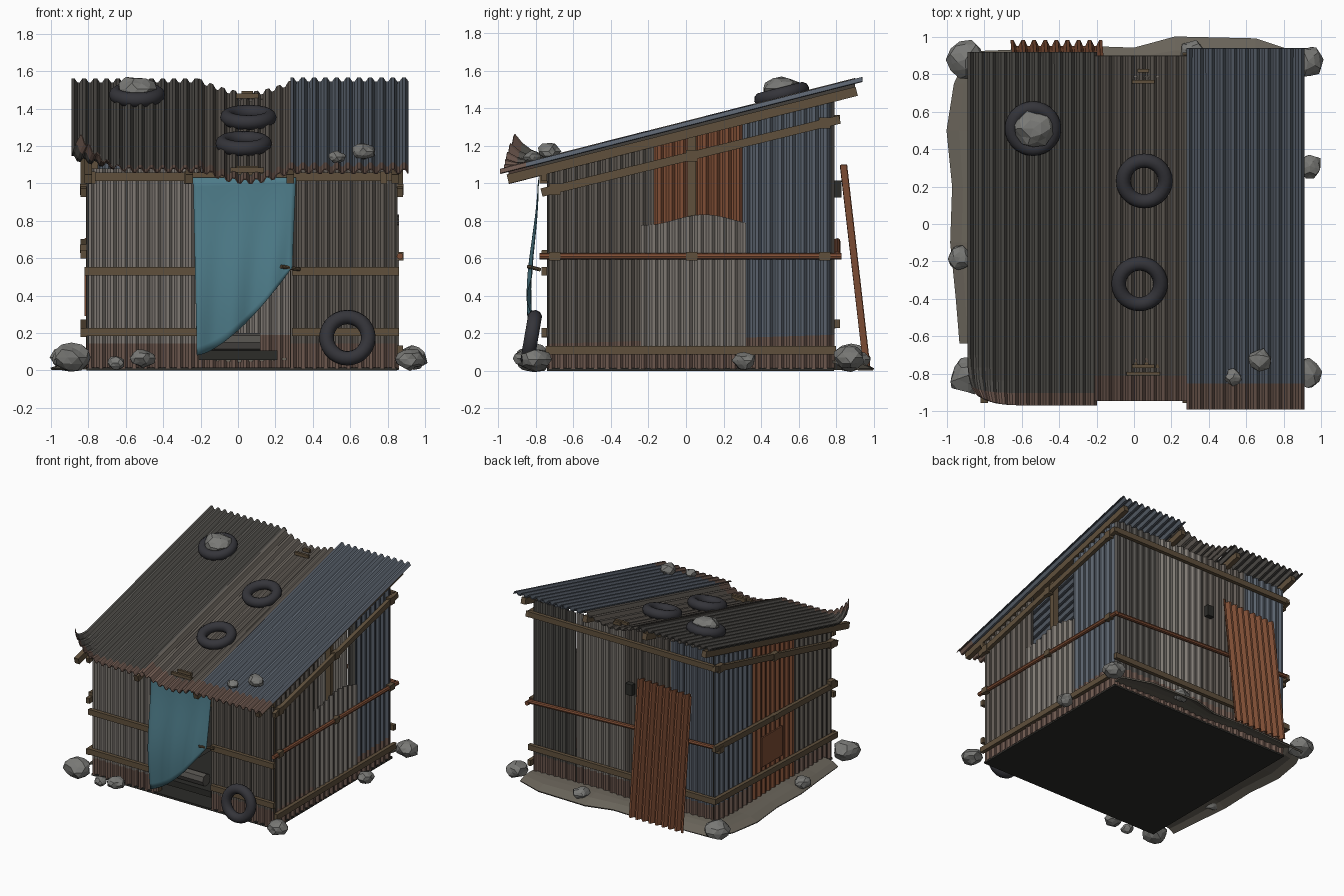
import bpy, bmesh, math, random
from mathutils import Vector, Matrix

if "Cube" in bpy.data.objects:
    bpy.data.objects.remove(bpy.data.objects["Cube"])
random.seed(4)
XL, XR, YF, YB = -.80, .84, -.73, .78


def mat(name, *c):
    m = bpy.data.materials.new(name)
    m.diffuse_color = (*c, 1)
    m.use_nodes = True
    m.node_tree.nodes["Principled BSDF"].inputs["Base Color"].default_value = m.diffuse_color
    return m


BROWN = mat("brown_tin", .12, .105, .09)
DARK = mat("dark_tin", .085, .08, .072)
PALE = mat("pale_tin", .21, .19, .17)
BLUE = mat("blue_tin", .10, .12, .15)
RUST = mat("rust", .21, .075, .035)
STAIN = mat("rust_stain", .15, .095, .075)
WOOD = mat("wood", .115, .08, .045)
RUBBER = mat("rubber", .035, .035, .042)
STONE = mat("stone", .19, .19, .18)
CLOTH = mat("cloth", .075, .20, .25)
DIRT = mat("ground_sheet", .14, .125, .10)
BLACK = mat("soot", .025, .025, .022)


def mesh(name, verts, faces, *mats):
    me = bpy.data.meshes.new(name)
    me.from_pydata([tuple(v) for v in verts], [], faces)
    o = bpy.data.objects.new(name, me)
    bpy.context.collection.objects.link(o)
    for m in mats:
        me.materials.append(m)
    return o


def from_bm(name, bm, m):
    o = mesh(name, [], [], m)
    bm.to_mesh(o.data)
    bm.free()
    return o


def smooth(o):
    for p in o.data.polygons:
        p.use_smooth = True


def grid(name, nu, nv, fn, *mats, thick=.006):
    """surface fn(i, j) over nu x nv cells, thickened"""
    vs = [fn(i, j) for j in range(nv + 1) for i in range(nu + 1)]
    n = nu + 1
    fs = [(j*n+i, j*n+i+1, (j+1)*n+i+1, (j+1)*n+i) for j in range(nv) for i in range(nu)]
    o = mesh(name, vs, fs, *mats)
    s = o.modifiers.new("thickness", 'SOLIDIFY')
    s.thickness, s.offset = thick, 0
    return o


def sheet(name, u0, u1, lo, hi, place, m, rows=8, amp=.009, pitch=.06, edge=STAIN):
    """corrugated sheet: waves along u, lo(u)..hi(u) in v, stained first row"""
    nu = max(4, round((u1 - u0) / pitch * 4))

    def fn(i, j):
        u, t = u0 + (u1 - u0) * i / nu, j / rows
        return place(u, lo(u) * (1 - t) + hi(u) * t, amp * (1, 1, -1, -1)[i % 4])
    o = grid(name, nu, rows, fn, m, edge)
    for p in o.data.polygons[:nu]:
        p.material_index = 1
    return o


def bar(name, p, q, w=.03, h=.045, m=WOOD, round_=False):
    """plank or pipe from p to q"""
    p, q = Vector(p), Vector(q)
    bm = bmesh.new()
    if round_:
        bmesh.ops.create_cone(bm, cap_ends=True, segments=8, radius1=.5, radius2=.5, depth=1,
                              matrix=Matrix.Rotation(math.pi / 2, 4, 'Y'))
    else:
        bmesh.ops.create_cube(bm, size=1)
    o = from_bm(name, bm, m)
    d = q - p
    o.matrix_world = (Matrix.Translation((p + q) / 2) @ d.to_track_quat('X', 'Z').to_matrix().to_4x4()
                      @ Matrix.Diagonal((d.length, w, h, 1)))
    return o


def box(name, c, s, m=WOOD):
    c = Vector(c)
    return bar(name, c - Vector((s[0]/2, 0, 0)), c + Vector((s[0]/2, 0, 0)), s[1], s[2], m)


def rock(x, y, z, r, flat=.75):
    bm = bmesh.new()
    bmesh.ops.create_icosphere(bm, subdivisions=2, radius=r)
    turn = Matrix.Rotation(random.uniform(0, 6), 3, 'Z')
    for v in bm.verts:
        v.co = turn @ (v.co * random.uniform(.82, 1.1))
        v.co.z *= flat
    o = from_bm("rock", bm, STONE)
    o.location = (x, y, z)


def tire(loc, rot):
    bpy.ops.mesh.primitive_torus_add(major_segments=28, minor_segments=10, major_radius=.112,
                                     minor_radius=.039, location=loc, rotation=rot)
    o = bpy.context.object
    o.name = "tire"
    o.data.materials.append(RUBBER)
    smooth(o)


# walls: sheets placed on each of the four sides
front = lambda u, v, h: Vector((u, YF - h, v))
back = lambda u, v, h: Vector((u, YB + h, v))
left = lambda u, v, h: Vector((XL - h, u, v))
right = lambda u, v, h: Vector((XR + h, u, v))
floor = lambda u: .01
side_top = lambda y: 1.265 + .252 * y
flat = lambda z: (lambda u: z)
sheet("front_wall_left", XL, -.22, floor, flat(1.08), front, PALE)
sheet("front_wall_right", .28, XR, floor, flat(1.08), front, BROWN)
sheet("front_lintel", -.22, .28, flat(.97), flat(1.06), front, DARK, 1)
sheet("right_wall_front", YF, -.17, floor, side_top, right, BROWN)
sheet("right_wall_middle", -.24, .32, floor, lambda y: .805 + .028 * math.sin((y + .06) * 10),
      lambda u, v, h: right(u, v, h + .008), PALE)
sheet("right_wall_back", .31, YB, floor, side_top, right, BLUE)
for a, b, m in ((.45, XR, DARK), (0, .45, PALE), (-.42, 0, BROWN), (XL, -.42, BLUE)):
    sheet("back_wall", a, b, floor, flat(1.45), back, m)
sheet("left_wall_front", YF, -.24, floor, side_top, left, BROWN)
sheet("left_wall_middle", -.24, .30, floor, side_top, left, RUST, edge=RUST)
sheet("left_wall_back", .30, YB, floor, side_top, left, BLUE)
box("left_wall_patch", (XL - .015, .055, .41), (.012, .27, .24), RUST)

# roof
roof_z = lambda y: 1.314 + .254 * y


def roof_flat(u, v, h):
    return Vector((u, v, roof_z(v) + h))


def roof_sag(u, v, h):
    return Vector((u, v, roof_z(v) + h - .065 * math.sin(math.pi * (u + .2) / .5)))


def roof_curl(u, v, h):
    n, R = Vector((-.657, -.754, 0)), .15
    p = roof_flat(u, v, h)
    d = (p - Vector((-.89, -.67, 0))).dot(n)
    if d > 0:
        p += n * (R * math.sin(d / R) - d) + Vector((0, 0, 1.3 * R * (1 - math.cos(d / R))))
    return p


sheet("roof_left", -.89, -.20, flat(-.97), flat(.92), roof_curl, DARK, 28, .011)
sheet("roof_middle", -.21, .30, flat(-.945), flat(.90), roof_sag, BROWN, 14, .011)
sheet("roof_right", .28, .91, flat(-.99), flat(.94), roof_flat, BLUE, 14, .011)
for x in (XL, -.26, .28, XR):
    bar("rafter", (x, -.95, 1.022), (x, .91, 1.49), .04, .05)
for y, n in ((.82, 1), (.76, 2), (-.76, 2), (-.80, 3)):
    box("roof_fixing", (.05, y, roof_z(y) - .04), (.06 * n, .02, .025))

# posts inside
for x, y, z in ((XL+.03, YF+.03, 1.06), (XR-.03, YF+.03, 1.06), (XL+.03, YB-.03, 1.42),
                (XR-.03, YB-.03, 1.42), (XR-.03, .03, 1.25), (-.24, YF+.03, 1.06), (.3, YF+.03, 1.06)):
    bar("post", (x, y, .01), (x, y, z), .045, .045)

# outer battens and pipes
fy, by = YF - .026, YB + .026
bar("front_top_beam", (-.82, fy, 1.035), (.86, fy, 1.035))
for z in (.53, .205):
    bar("front_batten", (-.82, fy, z), (-.22, fy, z))
    bar("front_batten", (.29, fy, z), (.86, fy, z))
for x in (-.78, -.27, .28, .78):
    box("front_tie", (x, fy - .005, 1.03), (.035, .04, .065))
bar("back_top_beam", (-.82, by, 1.34), (.86, by, 1.34))
bar("back_low_beam", (-.82, by, .25), (.86, by, .25))
bar("back_pipe", (-.82, by, .69), (.86, by, .62), .035, .035, RUST, True)
for x, s in ((XR, 1), (XL, -1)):
    x += s * .026
    bar("side_top_beam", (x, -.77, .95), (x, .82, 1.34))
    if s > 0:
        bar("right_pipe", (x, -.78, .61), (x, .83, .61), .035, .035, RUST, True)
        bar("right_low_beam", (x, -.75, .11), (x, .80, .11))
    else:
        bar("left_batten", (x, -.77, .62), (x, .82, .68))
        bar("left_low_beam", (x, -.77, .20), (x, .82, .25))
    for y in (-.70, .03, .74):
        box("side_tie", (x, y, .61 if s > 0 else .65), (.04, .06, .045))
        box("beam_tie", (x, y, 1.139 + .245 * y), (.04, .06, .06))
box("back_hook_plate", (-.06, YB + .03, .97), (.06, .04, .09), BLACK)

# curtain tied back at the right of the door
def curtain_pt(i, j):
    u, t = i / 24, j / 20
    z = 1.03 * (1 - t) + (.08 + .47 * u ** 1.5) * t
    x = -.24 + .55 * u + .02 * t * (1 - 2 * u)
    bulge = .05 * math.sin(math.pi * min(1, (1.03 - z) / .95) * .75) ** 2
    return Vector((x, -.787 - bulge - .012 * t * math.sin(u * 16 + 2 * t), z))


smooth(grid("curtain", 24, 20, curtain_pt, CLOTH, thick=.004))
bar("curtain_hook", (.23, -.84, .555), (.33, -.78, .54), .02, .02, WOOD, True)

# floor and bed inside
box("floor", ((XL+XR)/2, (YF+YB)/2, .008), (XR-XL+.02, YB-YF+.02, .016), BLACK)
box("bed", (.0, -.3, .08), (.42, .7, .05), BLACK)
bar("bed_roll", (-.19, -.58, .15), (.12, -.58, .15), .1, .1, DARK, True)

# leaning rusty sheet
sheet("leaning_sheet", -.66, -.17, flat(0), flat(1),
      lambda u, v, h: Vector((u + .01 * v, .965 - .125 * v + h, .01 + 1.08 * v + .04 * v * (u + .4))),
      RUST, 4, .016, edge=RUST)

# crumpled ground sheet along the left and back
outer = [(-.93, -.64), (-.95, -.4), (-.98, -.1), (-.97, .2), (-1, .5), (-.96, .75), (-.88, .92),
         (-.6, .93), (-.3, .95), (0, .94), (.22, 1), (.65, .99), (.86, .92)]
inner = [(max(XL, min(XR, x)), max(YF, min(YB, y))) for x, y in outer]
lump = [random.uniform(.03, .065) for _ in outer]


def ground_pt(i, j):
    t = j / 3
    (a, b), (c, d) = inner[i], outer[i]
    return Vector((a + (c-a)*t, b + (d-b)*t, .008 + lump[i] * (1.1, 1, .75, 0)[j]))


grid("ground_sheet", len(outer) - 1, 3, ground_pt, DIRT, thick=.012)

# tires and rocks
tilt = math.atan(.254)
tire((-.54, .51, roof_z(.51) + .03), (tilt, 0, 0))
tire((.055, .23, roof_z(.23) - .02), (tilt, 0, 0))
tire((.03, -.32, roof_z(-.32) - .02), (tilt, 0, 0))
tire((.585, -.825, .175), (math.pi / 2 - .17, 0, 0))
for r in ((-.54, .51, 1.505, .105, .65), (.53, -.82, 1.14, .045), (.67, -.73, 1.17, .065, .7),
          (-.89, -.81, .07, .1), (-.65, -.85, .04, .05), (-.51, -.85, .065, .068),
          (.92, -.80, .06, .08), (.94, .31, .055, .065), (.93, .87, .07, .085),
          (-.90, .88, .07, .1), (-.93, -.18, .06, .065), (.31, .92, .06, .065)):
    rock(*r)
